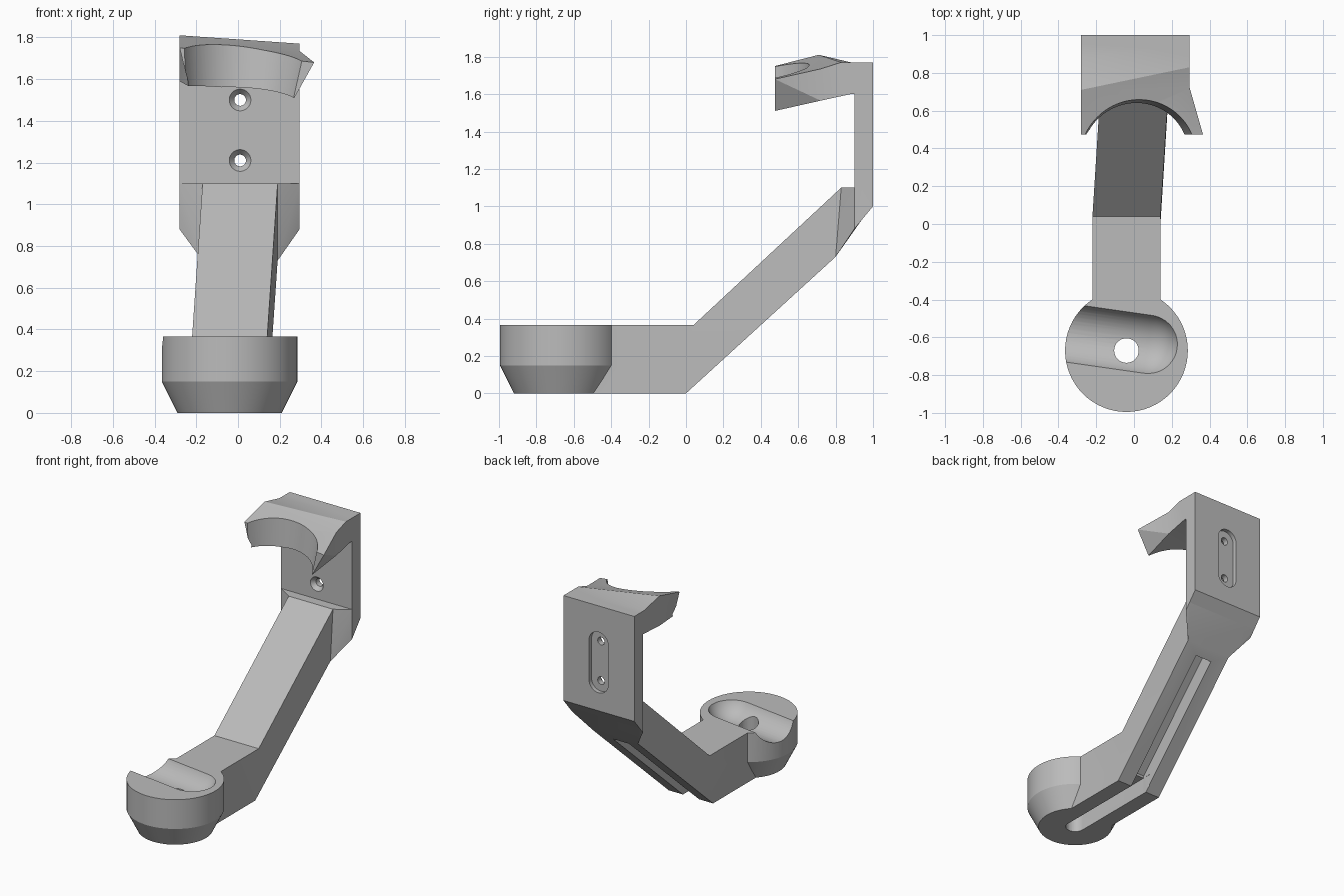
import bpy, bmesh, math
from mathutils import Vector

cube = bpy.data.objects.get("Cube")
if cube:
    bpy.data.objects.remove(cube)

grey = bpy.data.materials.new("light_grey")
grey.use_nodes = True
grey.diffuse_color = (0.5, 0.5, 0.5, 1)
grey.node_tree.nodes["Principled BSDF"].inputs["Base Color"].default_value = (0.5, 0.5, 0.5, 1)


def finish(name, bm):
    bmesh.ops.recalc_face_normals(bm, faces=bm.faces)
    mesh = bpy.data.meshes.new(name)
    bm.to_mesh(mesh)
    bm.free()
    mesh.materials.append(grey)
    obj = bpy.data.objects.new(name, mesh)
    bpy.context.collection.objects.link(obj)
    return obj


def loft(name, rings):
    """Skin a closed solid through rings with equal point counts."""
    bm = bmesh.new()
    loops = [[bm.verts.new(p) for p in ring] for ring in rings]
    n = len(loops[0])
    for a, b in zip(loops, loops[1:]):
        for i in range(n):
            j = (i + 1) % n
            bm.faces.new((a[i], a[j], b[j]))
            bm.faces.new((a[i], b[j], b[i]))
    bm.faces.new(loops[0])
    bm.faces.new(loops[-1])
    return finish(name, bm)


def hull(name, points):
    bm = bmesh.new()
    for p in points:
        bm.verts.new(p)
    bmesh.ops.convex_hull(bm, input=bm.verts)
    return finish(name, bm)


def flat_ring(x, y, z, r, n=64):
    angles = [math.tau * i / n for i in range(n)]
    return [(x + r * math.cos(a), y + r * math.sin(a), z) for a in angles]


def upright_ring(x, y, z, r, stretch=0, n=32):
    """Circle or slot outline facing the front."""
    angles = [math.tau * (i + 0.5) / n for i in range(n)]
    return [(x + r * math.cos(a), y,
             z + r * math.sin(a) + math.copysign(stretch, math.sin(a))) for a in angles]


def bar_ring(x0, x1, y_low, z_low, y_top, z_top):
    return [(x0, y_top, z_top), (x1, y_top, z_top), (x1, y_low, z_low), (x0, y_low, z_low)]


def combine(target, other, operation):
    mod = target.modifiers.new(operation, "BOOLEAN")
    mod.operation, mod.solver, mod.object = operation, "EXACT", other
    bpy.context.view_layer.objects.active = target
    bpy.ops.object.modifier_apply(modifier=mod.name)
    bpy.data.objects.remove(other)


LEFT, RIGHT = -0.28, 0.295
CUP_X, CUP_Y, RIM = -0.04, -0.67, 0.365

# Round foot with tapered base
bracket = loft("bracket", [flat_ring(CUP_X, CUP_Y, z, r)
                           for z, r in ((0, 0.25), (0.15, 0.325), (RIM, 0.325))])

# Level arm bending into the sloped arm
start = bar_ring(-0.22, 0.14, 0, 0, 0.04, RIM)
end = bar_ring(-0.17, 0.19, 0.80, 0.73, 0.83, 1.10)
arm = loft("arm", [bar_ring(-0.22, 0.14, CUP_Y, 0, CUP_Y, RIM), start, end])

# Back plate, flared gusset and upper hook
profile = ((0.9, 0.88), (1, 1), (1, 1.77), (0.88, 1.77), (0.88, 1.6), (0.9, 1.6))
plate = loft("back_plate", [[(x, y, z) for y, z in profile] for x in (LEFT, RIGHT)])
gusset = hull("gusset", end + [(x, y, z) for x in (LEFT, RIGHT)
                               for y, z in ((0.9, 1.1), (0.9, 0.88), (0.94, 1.1), (0.94, 0.928))])
hook = loft("hook", [
    [(LEFT, 0.475, 1.75), (0.365, 0.475, 1.68), (0.27, 0.475, 1.51), (-0.235, 0.475, 1.565)],
    [(LEFT, 0.71, 1.81), (RIGHT, 0.72, 1.735), (RIGHT, 0.72, 1.565), (LEFT, 0.71, 1.59)],
    [(LEFT, 0.88, 1.77), (RIGHT, 0.83, 1.77), (RIGHT, 0.88, 1.6), (LEFT, 0.88, 1.6)],
    bar_ring(LEFT, RIGHT, 0.95, 1.6, 0.95, 1.77)])
for part in (arm, gusset, plate, hook):
    combine(bracket, part, "UNION")

# Curved mouth of the hook
cutters = [loft("mouth", [flat_ring(0.005, 0.356, 1.45, 0.275, 96),
                          flat_ring(0.04, 0.332, 1.85, 0.335, 96)])]

# Rounded trough in the foot, open on one side
inner, outer = Vector((0.075, -0.637, RIM + 0.07)), Vector((-0.5, -0.555, RIM + 0.07))
along = (outer - inner).normalized()
side = Vector((-along.y, along.x, 0))
trough = []
for centre, r in [(inner - along * 0.17 * math.cos(a), 0.17 * math.sin(a))
                  for a in [math.pi / 2 * i / 10 for i in range(1, 11)]] + [(outer, 0.17)]:
    trough.append([centre + side * r * math.cos(t) + Vector((0, 0, r * math.sin(t)))
                   for t in [math.tau * i / 48 for i in range(48)]])
cutters.append(loft("trough", trough))
cutters.append(loft("drain_hole", [flat_ring(CUP_X, CUP_Y, z, 0.065, 32) for z in (-0.1, 0.5)]))

# Cable channel along the underside
W = 0.065
arc = [math.pi + math.pi * i / 16 for i in range(17)]
outline = [(CUP_X + W * math.cos(a), CUP_Y + W * math.sin(a)) for a in arc]
outline += [(CUP_X + W, 0.04), (CUP_X - W, 0.04)]
cutters.append(loft("level_channel", [[(x, y, z) for x, y in outline] for z in (-0.1, 0.12)]))
slope = []
for t in (-0.03, 0.93):
    x, y, z = CUP_X + 0.05 * t, 0.8 * t, 0.73 * t
    slope.append(bar_ring(x - W, x + W, y, z - 0.1, y, z + 0.16))
cutters.append(loft("slope_channel", slope))

# Countersunk screw holes and the rear slot
for z in (1.21, 1.5):
    cutters.append(loft("screw_hole", [upright_ring(0.01, y, z, r) for y, r in
                                       ((0.88, 0.052), (0.9, 0.052), (0.93, 0.028), (1.1, 0.028))]))
cutters.append(loft("rear_slot", [upright_ring(0.01, y, 1.355, 0.078, 0.145) for y in (0.97, 1.1)]))
for cutter in cutters:
    combine(bracket, cutter, "DIFFERENCE")

bracket.name = "wall_bracket"
bpy.ops.object.select_all(action="DESELECT")
bracket.select_set(True)
bpy.context.view_layer.objects.active = bracket
bpy.ops.object.shade_smooth_by_angle(angle=math.radians(25))
